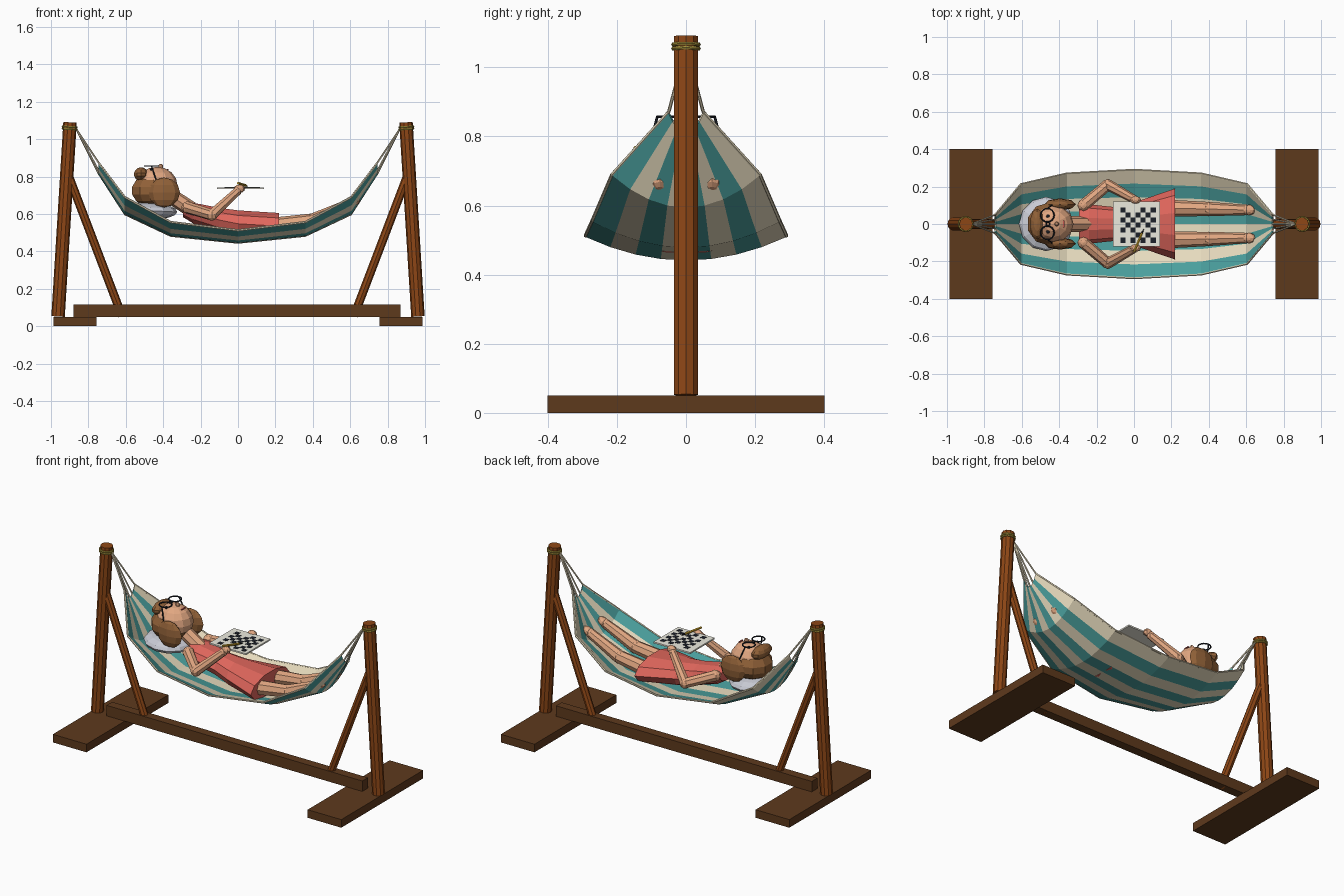
import bpy, bmesh, math
from mathutils import Vector, Matrix

if "Cube" in bpy.data.objects:
    bpy.data.objects.remove(bpy.data.objects["Cube"])


def mat(name, r, g, b):
    m = bpy.data.materials.new(name)
    m.diffuse_color = ((r / 255) ** 2.2, (g / 255) ** 2.2, (b / 255) ** 2.2, 1)
    m.use_nodes = True
    m.node_tree.nodes["Principled BSDF"].inputs["Base Color"].default_value = m.diffuse_color
    return m


POST, PLANK = mat("post wood", 140, 72, 28), mat("plank wood", 94, 60, 34)
TEAL, CREAM = mat("teal", 76, 158, 156), mat("cream", 232, 220, 190)
SKIN, HAIR, RED = mat("skin", 224, 165, 128), mat("hair", 142, 96, 58), mat("dress", 222, 102, 92)
YELLOW, BLACK, PAPER = mat("yellow", 214, 170, 50), mat("black", 34, 38, 46), mat("paper", 236, 234, 222)
PILLOW, LIP, ROPE = mat("pillow", 200, 202, 212), mat("lips", 190, 85, 80), mat("rope", 160, 140, 60)


def finish(name, bm, *mats):
    bmesh.ops.recalc_face_normals(bm, faces=bm.faces)
    me = bpy.data.meshes.new(name)
    bm.to_mesh(me)
    bm.free()
    for m in mats:
        me.materials.append(m)
    ob = bpy.data.objects.new(name, me)
    bpy.context.collection.objects.link(ob)
    return ob


def box(name, c, s, m):
    bm = bmesh.new()
    bmesh.ops.create_cube(bm, size=1, matrix=Matrix.Translation(c) @ Matrix.Diagonal((*s, 1)))
    return finish(name, bm, m)


def ball(name, c, r, m, seg=10, rings=7, tilt=0):
    bm = bmesh.new()
    M = Matrix.Translation(c) @ Matrix.Rotation(tilt, 4, 'Y') @ Matrix.Diagonal((*r, 1))
    bmesh.ops.create_uvsphere(bm, u_segments=seg, v_segments=rings, radius=1, matrix=M)
    return finish(name, bm, m)


def limb(name, pts, radii, m, n=8, joints=False):
    """Straight tapered rods through the points, with optional ball joints."""
    bm = bmesh.new()
    pts = [Vector(p) for p in pts]
    for a, b, ra, rb in zip(pts, pts[1:], radii, radii[1:]):
        d = b - a
        M = Matrix.Translation((a + b) / 2) @ d.to_track_quat('Z', 'Y').to_matrix().to_4x4()
        bmesh.ops.create_cone(bm, cap_ends=True, segments=n, radius1=ra, radius2=rb, depth=d.length, matrix=M)
    if joints:
        for p, r in zip(pts, radii):
            bmesh.ops.create_uvsphere(bm, u_segments=8, v_segments=6, radius=r * 1.03, matrix=Matrix.Translation(p))
    return finish(name, bm, m)


def ring(name, c, R, r, m, axis=(0, 0, 1), n=16):
    bm = bmesh.new()
    M = Matrix.Translation(c) @ Vector(axis).to_track_quat('Z', 'Y').to_matrix().to_4x4()
    loops = [[bm.verts.new(M @ Vector(((R + r * math.cos(t)) * math.cos(a), (R + r * math.cos(t)) * math.sin(a),
              r * math.sin(t)))) for t in (k * math.tau / 6 for k in range(6))]
             for a in (i * math.tau / n for i in range(n))]
    for i in range(n):
        p, q = loops[i], loops[(i + 1) % n]
        for k in range(6):
            bm.faces.new((p[k], p[(k + 1) % 6], q[(k + 1) % 6], q[k]))
    return finish(name, bm, m)


# Stand
box("base_beam", (-0.005, 0, 0.083), (1.75, 0.055, 0.065), PLANK)
for s, side in ((-1, "left"), (1, "right")):
    box(side + "_foot_plank", (s * 0.872, 0, 0.025), (0.23, 0.8, 0.05), PLANK)
    limb(side + "_post", [(s * 0.962, 0, 0.052), (s * 0.898, 0, 1.09)], [0.036, 0.036], POST, 10)
    limb(side + "_brace", [(s * 0.9, 0, 0.79), (s * 0.62, 0, 0.055)], [0.023, 0.023], POST, 8)
    for dz in (-0.006, 0.006):
        ring(side + "_rope_wrap", (s * 0.9, 0, 1.06 + dz), 0.037, 0.006, ROPE, (-s * 0.06, 0, 1))

# Hammock cloth: stations of x, half width, centre height, edge rise
ST = [(-0.742, 0.05, 0.81, 0.06), (-0.605, 0.213, 0.597, 0.093), (-0.36, 0.27, 0.482, 0.075), (0, 0.29, 0.445, 0.068)]
ST += [(-x, w, z, e) for x, w, z, e in ST[-2::-1]]


def cloth(st, v):
    x, w, z, e = st
    return Vector((x, w * v, z + e * v * v))


bm = bmesh.new()
rows = [[bm.verts.new(cloth(s, -1 + j / 4)) for j in range(9)] for s in ST]
for p, q in zip(rows, rows[1:]):
    for j in range(8):
        bm.faces.new((p[j], q[j], q[j + 1], p[j + 1])).material_index = j % 2
hammock = finish("hammock_cloth", bm, TEAL, CREAM)
sol = hammock.modifiers.new("thickness", 'SOLIDIFY')
sol.thickness, sol.offset = 0.008, 0
for v in (-1, 1):
    limb("hammock_hem_cord", [cloth(s, v) for s in ST], [0.006] * 7, CREAM, 6)
for s, st in ((-1, ST[0]), (1, ST[-1])):
    for v in (-1, -0.5, 0, 0.5, 1):
        limb("hanging_rope", [(s * 0.868, 0, 1.06), cloth(st, v)], [0.005, 0.005], CREAM, 6)

# Pillow and head
ball("pillow", (-0.47, 0, 0.618), (0.145, 0.145, 0.045), PILLOW, 12, 8, 0.05)
ball("head", (-0.435, 0, 0.752), (0.112, 0.1, 0.1), SKIN, 12, 8)
ball("hair_back", (-0.455, 0, 0.725), (0.12, 0.118, 0.09), HAIR, 10, 7)
ball("hair_fringe", (-0.518, 0, 0.812), (0.04, 0.085, 0.038), HAIR, 10, 7)
ball("nose", (-0.413, 0, 0.852), (0.014, 0.013, 0.016), SKIN, 8, 5)
box("mouth", (-0.375, 0, 0.838), (0.007, 0.035, 0.006), LIP)
ring("glasses_bridge", (-0.46, 0, 0.856), 0.01, 0.003, BLACK, n=8)
for s in (-1, 1):
    ball("hair_lock", (-0.395, s * 0.105, 0.715), (0.085, 0.032, 0.08), HAIR, 8, 6)
    ring("glasses_rim", (-0.463, s * 0.047, 0.857), 0.036, 0.004, BLACK)
    ball("eye", (-0.46, s * 0.042, 0.838), (0.01, 0.01, 0.008), BLACK, 8, 5)
    limb("glasses_arm", [(-0.463, s * 0.083, 0.857), (-0.43, s * 0.108, 0.76)], [0.004, 0.004], BLACK, 6)
limb("neck", [(-0.35, 0, 0.69), (-0.25, 0, 0.625)], [0.042, 0.042], SKIN, 8)

# Dress: lofted oval sections of x, half width, centre z, half height
bm = bmesh.new()
loops = []
for x, w, z, h in ((-0.295, 0.09, 0.622, 0.04), (-0.24, 0.105, 0.605, 0.058), (-0.1, 0.09, 0.568, 0.068),
                   (0, 0.115, 0.548, 0.075), (0.22, 0.19, 0.535, 0.074)):
    loops.append([bm.verts.new((x, w * math.cos(a), z + h * math.sin(a)))
                  for a in (k * math.tau / 10 for k in range(10))])
for p, q in zip(loops, loops[1:]):
    for k in range(10):
        bm.faces.new((p[k], p[(k + 1) % 10], q[(k + 1) % 10], q[k]))
bm.faces.new(loops[0])
bm.faces.new(loops[-1])
finish("dress", bm, RED)

# Arms and legs
for s in (-1, 1):
    limb("arm", [(-0.27, s * 0.1, 0.635), (-0.14, s * 0.21, 0.595), (-0.005, s * 0.135, 0.72)],
         [0.032, 0.03, 0.023], SKIN, 8, True)
    ball("hand", (0.008, s * 0.128, 0.735), (0.03, 0.022, 0.022), SKIN, 8, 6)
    limb("leg", [(0.18, s * 0.085, 0.535), (0.4, s * 0.08, 0.565), (0.6, s * 0.075, 0.655)],
         [0.045, 0.038, 0.028], SKIN, 8, True)
    ball("foot", (0.615, s * 0.075, 0.663), (0.04, 0.029, 0.024), SKIN, 8, 6, -0.5)

# Puzzle book with chequered grid, and pencil
box("puzzle_book", (0.013, 0, 0.738), (0.25, 0.24, 0.009), PAPER)
N, C = 7, 0.027
for i in range(N):
    for j in range(N):
        if (i + j) % 2 == 0 and (i * 3 + j * 5) % 7 != 1:
            box("puzzle_square", (0.022 + (i - 3) * C, (j - 3) * C - 0.006, 0.743), (C, C, 0.002), BLACK)
limb("pencil", [(0.0, -0.15, 0.765), (0.042, -0.05, 0.752)], [0.007, 0.007], YELLOW, 6)
limb("pencil_tip", [(0.042, -0.05, 0.752), (0.052, -0.028, 0.748)], [0.007, 0.001], BLACK, 6)
